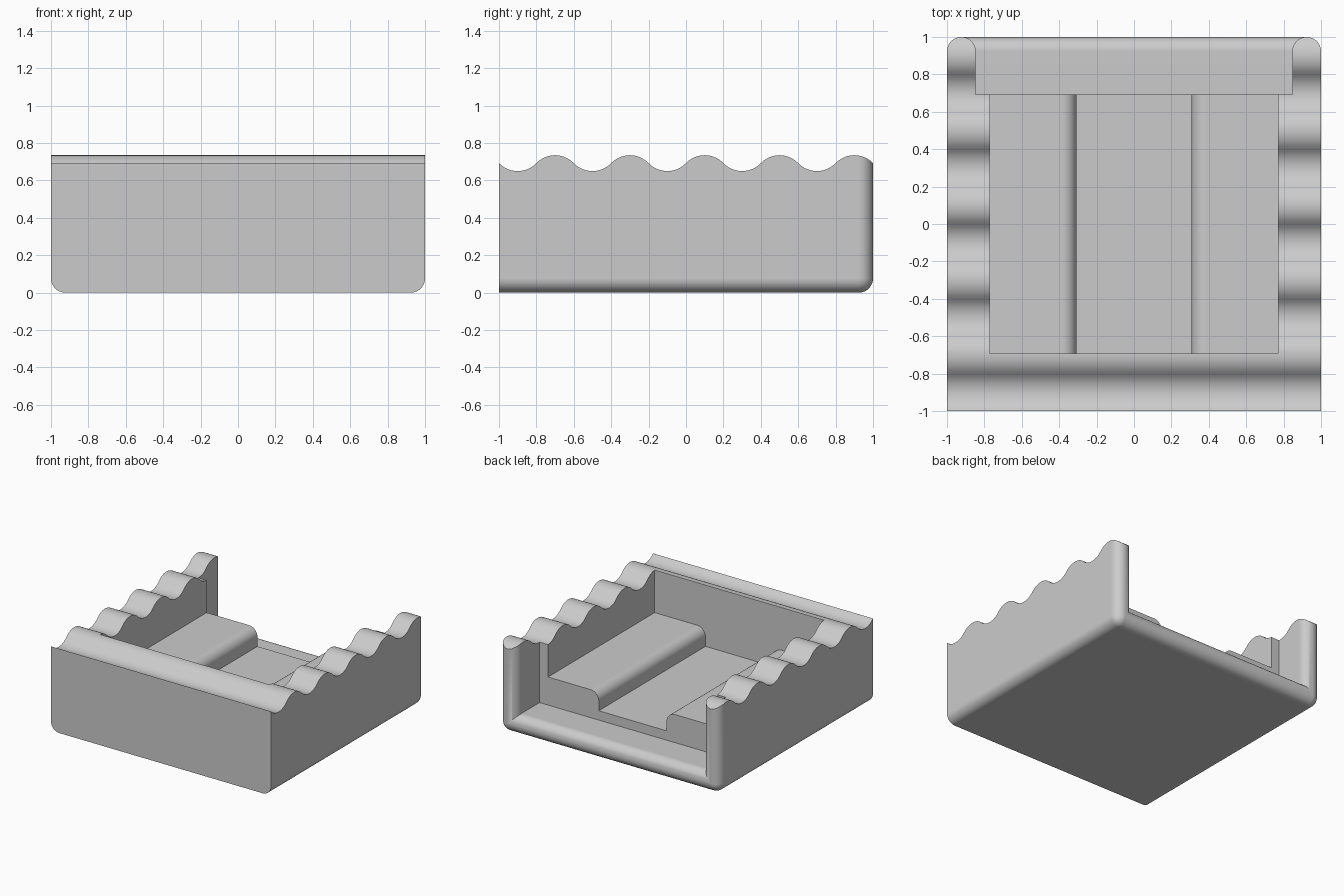
import bpy, bmesh
from math import sin, cos, pi, sqrt

if "Cube" in bpy.data.objects:
    bpy.data.objects.remove(bpy.data.objects["Cube"])

U = 1 / 13            # design module
R = U                 # radius of every fillet
WALL = 2 * U          # thickness of rim and floor at the open end
INNER = 10 * U        # half width of the inside
STEP = 9 * U          # front wall inner face, and start of the open end
SEG = 12


def add_object(name, bm):
    bmesh.ops.recalc_face_normals(bm, faces=bm.faces)
    mesh = bpy.data.meshes.new(name)
    bm.to_mesh(mesh)
    bm.free()
    obj = bpy.data.objects.new(name, mesh)
    bpy.context.collection.objects.link(obj)
    return obj


def loft(name, rings):
    """Solid skinned through rings of equal point count."""
    bm = bmesh.new()
    loops = [[bm.verts.new(p) for p in ring] for ring in rings]
    for a, b in zip(loops, loops[1:]):
        for i in range(len(a)):
            j = (i + 1) % len(a)
            bm.faces.new((a[i], a[j], b[j], b[i]))
    bm.faces.new(loops[0])
    bm.faces.new(loops[-1])
    return add_object(name, bm)


# Tray body: block with rounded sides, back and bottom, sharp at the front
bm = bmesh.new()
bmesh.ops.create_cube(bm, size=2)
for v in bm.verts:
    v.co.z = (v.co.z + 1) / 2


def is_rounded(edge):
    m = (edge.verts[0].co + edge.verts[1].co) / 2
    low, side, back = m.z < 0.01, abs(m.x) > 0.99, m.y > 0.99
    return low + side + back == 2 and m.y > -0.99 and m.z < 0.9


bmesh.ops.bevel(bm, geom=[e for e in bm.edges if is_rounded(e)], offset=R,
                segments=SEG, profile=0.5, affect='EDGES')
tray = add_object("tray", bm)

# Wavy top: alternating tangent arcs, run past both ends
half, sag = 0.1, 0.0425
arc = (half ** 2 + sag ** 2) / (2 * sag)
wave = []
for i in range(12):
    for k in range(SEG):
        u = half * (2 * k / SEG - 1)
        lift = sqrt(arc ** 2 - u ** 2) - (arc - sag)
        wave.append((-1.1 + 0.2 * i + u, STEP + (lift if i % 2 == 0 else -lift)))
wave += [(1.2, STEP), (1.2, -0.2), (-1.2, -0.2)]
wave_solid = loft("wave_solid", [[(x, y, z) for y, z in wave] for x in (-1.2, 1.2)])

# Inside: two raised shelves with rounded edges beside a central channel
right_half = [(INNER, 1.2), (INNER, 5 * U)]
for k in range(SEG + 1):
    a = pi / 2 * (1 + k / SEG)
    right_half.append((4 * U + R + R * cos(a), 4 * U + R * sin(a)))
right_half.append((4 * U, 3 * U))
section = right_half + [(-x, z) for x, z in reversed(right_half)]
inside = loft("inside_cutter", [[(x, y, z) for x, z in section] for y in (-STEP, STEP + 0.05)])


# Open back end: flares outward so that posts and lip get a rounded rim
def opening(y, grow):
    w, low = 11 * U + grow, WALL - grow
    return [(-w, y, low), (w, y, low), (w, y, 1.2), (-w, y, 1.2)]


flare = R - 0.001
rings = [opening(STEP, 0)]
for k in range(SEG + 1):
    a = pi / 2 * k / SEG
    rings.append(opening(1 - R + R * sin(a), flare * (1 - cos(a))))
rings.append(opening(1.2, flare))
back_end = loft("opening_cutter", rings)

# Combine, then drop the helper solids
helpers = [(wave_solid, 'INTERSECT'), (inside, 'DIFFERENCE'), (back_end, 'DIFFERENCE')]
bpy.context.view_layer.objects.active = tray
for helper, operation in helpers:
    helper.hide_render = True
    mod = tray.modifiers.new(helper.name, 'BOOLEAN')
    mod.operation, mod.object, mod.solver = operation, helper, 'EXACT'
    bpy.ops.object.modifier_apply(modifier=mod.name)
for helper, _ in helpers:
    bpy.data.objects.remove(helper)

# Plain grey material
grey = bpy.data.materials.new("plain_grey")
grey.use_nodes = True
colour = (0.6, 0.6, 0.6, 1)
grey.diffuse_color = colour
grey.node_tree.nodes["Principled BSDF"].inputs["Base Color"].default_value = colour
tray.data.materials.clear()
tray.data.materials.append(grey)

# Smooth fillets, crisp corners, clean flats
bpy.ops.object.select_all(action='DESELECT')
tray.select_set(True)
bpy.ops.object.shade_smooth_by_angle(angle=pi / 6)
weighted = tray.modifiers.new("clean_flats", 'WEIGHTED_NORMAL')
weighted.keep_sharp = True
